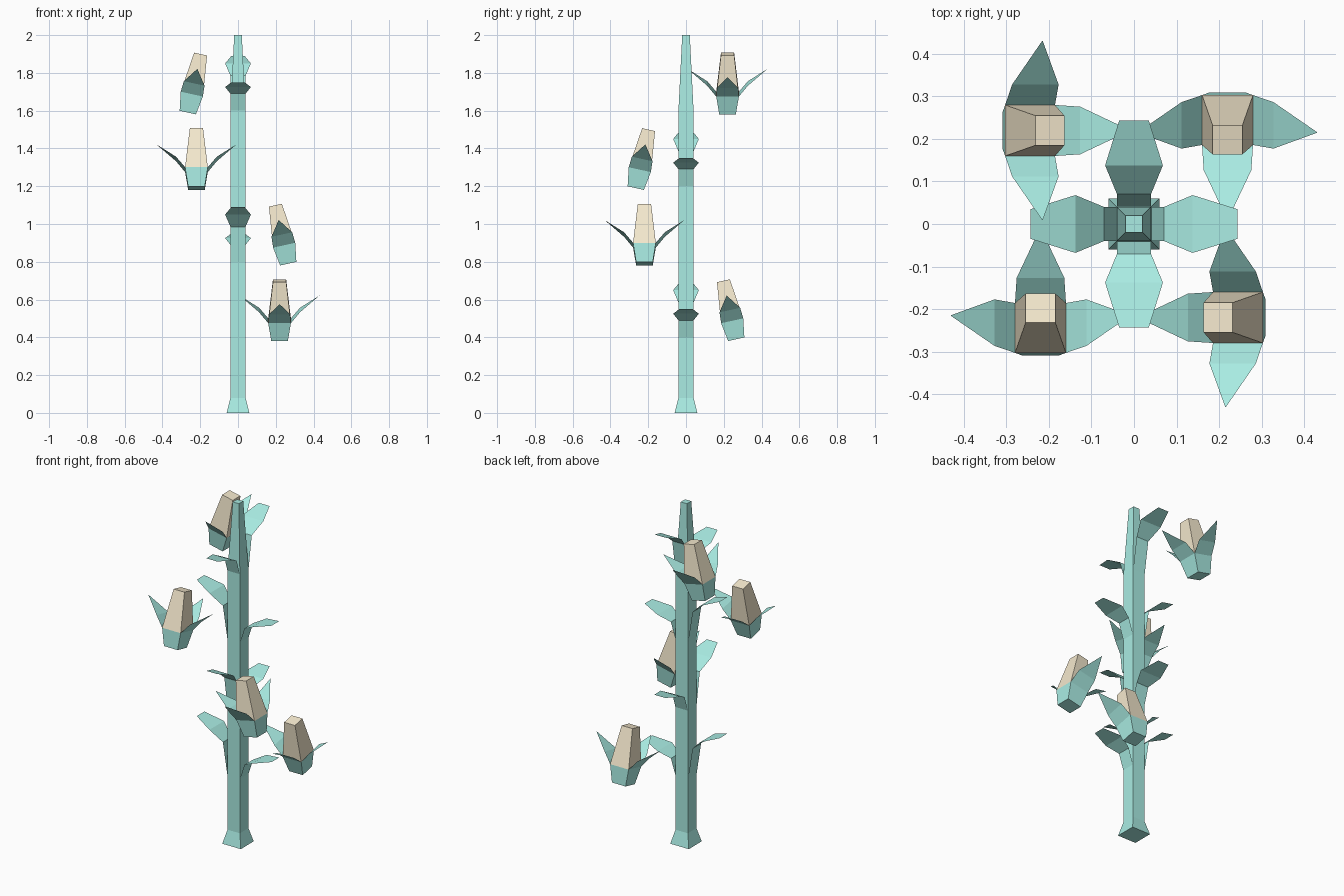
import bpy, bmesh
from math import radians
from mathutils import Matrix

if "Cube" in bpy.data.objects:
    bpy.data.objects.remove(bpy.data.objects["Cube"])


def material(name, rgb):
    m = bpy.data.materials.new(name)
    m.diffuse_color = (*rgb, 1)
    m.use_nodes = True
    m.node_tree.nodes["Principled BSDF"].inputs["Base Color"].default_value = m.diffuse_color
    return m


GREEN = material("leaf_green", (0.40, 0.84, 0.77))
TAN = material("kernel_tan", (0.92, 0.82, 0.62))


def finish(name, bm, mat, matrix):
    mesh = bpy.data.meshes.new(name)
    bm.to_mesh(mesh)
    bm.free()
    mesh.transform(matrix)
    mesh.materials.append(mat)
    ob = bpy.data.objects.new(name, mesh)
    bpy.context.collection.objects.link(ob)
    return ob


def square_loft(name, rings, mat, matrix=Matrix()):
    """Capped square tube through (z, half width) rings."""
    bm = bmesh.new()
    loops = [[bm.verts.new((sx * h, sy * h, z)) for sx, sy in
              ((-1, -1), (1, -1), (1, 1), (-1, 1))] for z, h in rings]
    for a, b in zip(loops, loops[1:]):
        for i in range(4):
            j = (i + 1) % 4
            bm.faces.new((a[i], a[j], b[j], b[i]))
    bm.faces.new(loops[0][::-1])
    bm.faces.new(loops[-1])
    return finish(name, bm, mat, matrix)


def leaf(name, profile, matrix):
    """Thin bent blade along +x through (reach, z, half width) points."""
    bm = bmesh.new()
    rows = [[bm.verts.new((r, s * w, z)) for s in ((-1, 1) if w else (0,))]
            for r, z, w in profile]
    for a, b in zip(rows, rows[1:]):
        bm.faces.new(a[::-1] + b)
    return finish(name, bm, GREEN, matrix)


def turn(deg, axis='Z'):
    return Matrix.Rotation(radians(deg), 4, axis)


# Stalk with flared foot and tapered tip
square_loft("stalk", [(0, .06), (.08, .04), (1.6, .04), (2, .02)], GREEN)

# Stalk leaves: a low and a tall one on opposite sides of each level
LOW = [(.041, 0, .04), (.07, .09, .04), (.138, .125, .068), (.243, .15, .035)]
TALL = [(.041, 0, .04), (.07, .185, .04), (.138, .25, .068), (.243, .29, .035)]
LEVELS = [(.4, 0), (.8, 90), (1.2, 0), (1.6, -90)]
for z, angle in LEVELS:
    up = Matrix.Translation((0, 0, z))
    leaf("low_leaf", LOW, up @ turn(angle))
    leaf("tall_leaf", TALL, up @ turn(angle + 180))

# Ears spiral around the stalk, leaning inward, each with three husk leaves
HUSK_LEAF = [(.06, .1, .06), (.108, .158, .056), (.212, .237, 0)]
for k, (z, _) in enumerate(LEVELS):
    place = (turn(-90 * k) @ Matrix.Translation((.22, .266, z - .01))
             @ turn(12.4, 'X'))
    square_loft("husk_cup", [(0, .044), (.1, .06)], GREEN, place)
    square_loft("cob", [(.1, .06), (.317, .035)], TAN, place)
    for angle in (0, 180, -90):
        leaf("husk_leaf", HUSK_LEAF, place @ turn(angle))
